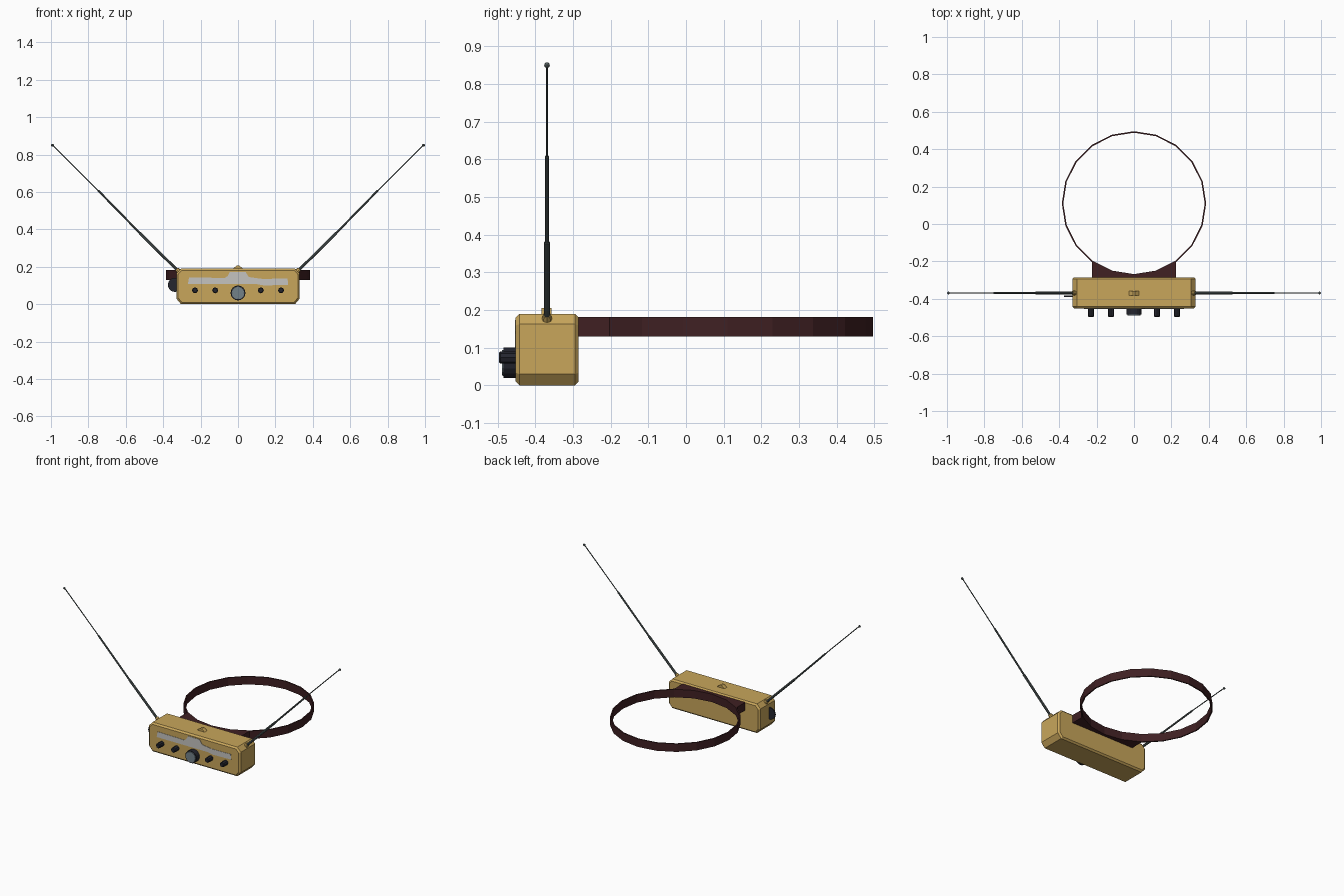
import bpy, bmesh, math
from mathutils import Vector

if "Cube" in bpy.data.objects:
    bpy.data.objects.remove(bpy.data.objects["Cube"])


def mat(name, col):
    m = bpy.data.materials.new(name)
    m.diffuse_color = (*col, 1)
    m.use_nodes = True
    m.node_tree.nodes["Principled BSDF"].inputs["Base Color"].default_value = m.diffuse_color
    return m


GOLD = mat("warm_gold", (0.58, 0.38, 0.105))
BROWN = mat("dark_brown", (0.050, 0.0145, 0.0165))
DARK = mat("dark_navy", (0.018, 0.019, 0.028))
STEEL = mat("antenna_steel", (0.095, 0.12, 0.12))
CAP = mat("blue_grey", (0.17, 0.22, 0.25))
PLATE = mat("light_grey", (0.56, 0.55, 0.53))


def finish(name, bm, *mats):
    bmesh.ops.recalc_face_normals(bm, faces=bm.faces)
    me = bpy.data.meshes.new(name)
    bm.to_mesh(me)
    bm.free()
    for m in mats:
        me.materials.append(m)
    ob = bpy.data.objects.new(name, me)
    bpy.context.collection.objects.link(ob)
    return ob


def extrude(bm, pts, vec):
    """Closed prism from a list of 3D points."""
    f = bm.faces.new([bm.verts.new(p) for p in pts])
    r = bmesh.ops.extrude_face_region(bm, geom=[f], use_keep_orig=True)
    bmesh.ops.translate(bm, vec=vec,
                        verts=[v for v in r["geom"] if isinstance(v, bmesh.types.BMVert)])


def prism_y(name, xz, y0, y1, m):
    bm = bmesh.new()
    extrude(bm, [(x, y0, z) for x, z in xz], (0, y1 - y0, 0))
    return finish(name, bm, m)


def rod(bm, a, b, r0, r1, n):
    """Capped cylinder or cone between two points."""
    a, b = Vector(a), Vector(b)
    d = b - a
    r = bmesh.ops.create_cone(bm, cap_ends=True, segments=n, radius1=r0, radius2=r1, depth=d.length)
    q = Vector((0, 0, 1)).rotation_difference(d)
    for v in r["verts"]:
        v.co = q @ v.co + (a + b) / 2


# Radio body: chamfered outline, then bevelled front and back rims
Y0, Y1 = -0.452, -0.285
outline = [(-0.305, 0), (0.305, 0), (0.33, 0.03), (0.33, 0.163),
           (0.305, 0.19), (-0.305, 0.19), (-0.33, 0.163), (-0.33, 0.03)]
bm = bmesh.new()
extrude(bm, [(x, Y0, z) for x, z in outline], (0, Y1 - Y0, 0))
rims = [e for e in bm.edges if abs(e.verts[0].co.y - e.verts[1].co.y) < 1e-5]
bmesh.ops.bevel(bm, geom=rims, offset=0.01, segments=1, affect='EDGES')
finish("radio_body", bm, GOLD)

# Small wedge on top
prism_y("top_wedge", [(-0.03, 0.188), (0.03, 0.188), (0.006, 0.206), (-0.006, 0.206)],
        -0.383, -0.357, GOLD)

# Dial plate on the front
prism_y("dial_plate",
        [(-0.268, 0.107), (-0.262, 0.143), (-0.07, 0.14), (-0.055, 0.15), (-0.043, 0.173),
         (0.04, 0.173), (0.058, 0.145), (0.13, 0.135), (0.265, 0.137), (0.268, 0.103),
         (0.14, 0.1), (0.1, 0.107)], Y0 - 0.002, Y0 + 0.002, PLATE)

# Small knobs
for i, x in enumerate((-0.23, -0.122, 0.122, 0.23)):
    bm = bmesh.new()
    rod(bm, (x, Y0 + 0.005, 0.074), (x, -0.493, 0.074), 0.016, 0.016, 8)
    rod(bm, (x, -0.493, 0.074), (x, -0.497, 0.074), 0.016, 0.012, 8)
    finish(f"small_knob_{i + 1}", bm, DARK)

# Tuning knob with a lighter face
bm = bmesh.new()
rod(bm, (0, Y0 + 0.005, 0.06), (0, -0.485, 0.06), 0.04, 0.04, 16)
finish("tuning_knob", bm, DARK)
bm = bmesh.new()
rod(bm, (0, -0.483, 0.06), (0, -0.488, 0.06), 0.035, 0.034, 16)
finish("tuning_knob_face", bm, CAP)

# Thumb wheel on the left side
bm = bmesh.new()
rod(bm, (-0.337, -0.389, 0.103), (-0.337, -0.381, 0.103), 0.038, 0.038, 16)
finish("thumb_wheel", bm, DARK)

# Telescopic antennas
AY = -0.369
sections = [(0.318, 0.175, 0.0075), (0.525, 0.38, 0.0055),
            (0.748, 0.608, 0.003), (0.99, 0.85, 0)]
for side, s in (("left", -1), ("right", 1)):
    bm = bmesh.new()
    for (xa, za, r), (xb, zb, _) in zip(sections, sections[1:]):
        rod(bm, (s * xa, AY, za), (s * xb, AY, zb), r, r, 8)
    tip = bmesh.ops.create_uvsphere(bm, u_segments=8, v_segments=6, radius=0.0075)
    bmesh.ops.translate(bm, verts=tip["verts"], vec=(s * 0.992, AY, 0.85))
    finish(f"{side}_antenna", bm, STEEL)
    # Antenna socket on the corner chamfer
    bm = bmesh.new()
    rod(bm, (s * 0.308, AY, 0.167), (s * 0.328, AY, 0.187), 0.016, 0.011, 8)
    finish(f"{side}_antenna_socket", bm, GOLD)

# Head band ring
CY, R, T, Z0, Z1, N = 0.11, 0.386, 0.008, 0.13, 0.182, 20
bm = bmesh.new()
rings = []
for r, z in ((R, Z0), (R, Z1), (R - T, Z1), (R - T, Z0)):
    rings.append([bm.verts.new((r * math.sin(math.tau * k / N),
                                CY + r * math.cos(math.tau * k / N), z)) for k in range(N)])
for j in range(4):
    a, b = rings[j], rings[(j + 1) % 4]
    for k in range(N):
        n = (k + 1) % N
        bm.faces.new((a[k], a[n], b[n], b[k]))
finish("head_band", bm, BROWN)

# Bracket filling the gap between band and body
bm = bmesh.new()
arc = [math.radians(18 * k) for k in range(-2, 3)]
pts = [((R - 0.002) * math.sin(a), CY - (R - 0.002) * math.cos(a), Z0) for a in arc]
pts += [(pts[-1][0], Y1 - 0.005, Z0), (pts[0][0], Y1 - 0.005, Z0)]
extrude(bm, pts, (0, 0, Z1 - Z0))
finish("band_bracket", bm, BROWN)
